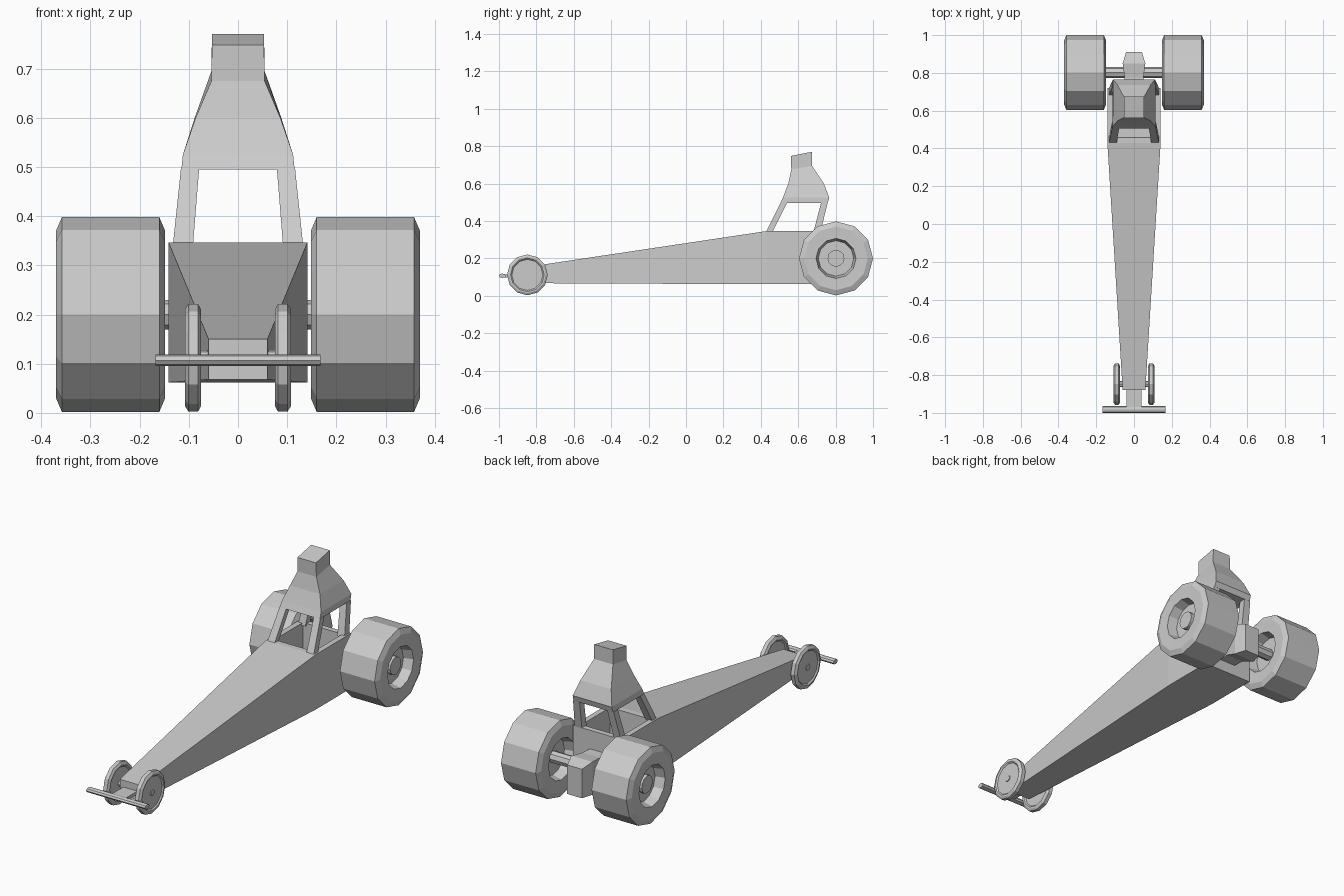
import bpy, bmesh
from math import cos, sin, pi
from mathutils import Matrix, Vector

if "Cube" in bpy.data.objects:
    bpy.data.objects.remove(bpy.data.objects["Cube"])


def finish(name, bm, mirror=False):
    bmesh.ops.remove_doubles(bm, verts=bm.verts, dist=1e-5)
    bmesh.ops.recalc_face_normals(bm, faces=bm.faces)
    mesh = bpy.data.meshes.new(name)
    bm.to_mesh(mesh)
    bm.free()
    ob = bpy.data.objects.new(name, mesh)
    bpy.context.collection.objects.link(ob)
    if mirror:
        m = ob.modifiers.new("Mirror", "MIRROR")
        m.use_mirror_merge = False
    return ob


def loft(rings):
    """Skin matching rings of points and cap both ends."""
    bm = bmesh.new()
    vs = [[bm.verts.new(p) for p in ring] for ring in rings]
    n = len(vs[0])
    for a, b in zip(vs, vs[1:]):
        for i in range(n):
            j = (i + 1) % n
            bm.faces.new((a[i], a[j], b[j], b[i]))
    bm.faces.new(vs[0])
    bm.faces.new(vs[-1])
    return bm


def section(y, w, z0, z1):
    return [(-w, y, z0), (w, y, z0), (w, y, z1), (-w, y, z1)]


def level(wf, wr, y0, z0, y1, z1):
    return [(-wf, y0, z0), (wf, y0, z0), (wr, y1, z1), (-wr, y1, z1)]


def patch(x0, x1, y0, y1, z):
    return [(x0, y0, z), (x1, y0, z), (x1, y1, z), (x0, y1, z)]


def lathe(name, profile, y, z, segs=12):
    """Turn an (x, radius) profile round the x axis, mirrored to both sides."""
    bm = bmesh.new()
    vs = [bm.verts.new((x, y, z + r)) for x, r in profile]
    es = [bm.edges.new(p) for p in zip(vs, vs[1:])]
    bmesh.ops.spin(bm, geom=vs + es, cent=(0, y, z), axis=(1, 0, 0),
                   angle=2 * pi, steps=segs, use_merge=True)
    return finish(name, bm, True)


# Wedge body with open cockpit
bm = loft([section(-0.88, 0.06, 0.068, 0.15),
           section(0.43, 0.141, 0.062, 0.346),
           section(0.72, 0.141, 0.062, 0.346)])
bmesh.ops.recalc_face_normals(bm, faces=bm.faces)
bm.normal_update()
top = [f for f in bm.faces if f.normal.z > 0.999 and f.calc_center_median().z > 0.3]
bmesh.ops.inset_individual(bm, faces=top, thickness=0.04)
bmesh.ops.inset_individual(bm, faces=top, thickness=0.002, depth=-0.2)
finish("body", bm)

# Cage legs and roof hood
for name, b, t in (("cage_front_leg", (0.425, 0.46), (0.506, 0.54)),
                   ("cage_rear_leg", (0.68, 0.718), (0.722, 0.757))):
    finish(name, loft([patch(0.092, 0.133, *b, 0.335),
                       patch(0.079, 0.116, *t, 0.497)]), True)
finish("roof_hood", loft([
    level(0.115, 0.113, 0.505, 0.495, 0.757, 0.495),
    level(0.112, 0.112, 0.518, 0.525, 0.766, 0.525),
    level(0.086, 0.088, 0.547, 0.60, 0.737, 0.60),
    level(0.054, 0.054, 0.563, 0.675, 0.674, 0.695),
    level(0.053, 0.053, 0.561, 0.748, 0.674, 0.77)]))

# Rear drive housing and axle
finish("drive_housing", loft([section(0.715, 0.045, 0.12, 0.25),
                              section(0.775, 0.05, 0.12, 0.25),
                              section(0.85, 0.06, 0.09, 0.26),
                              section(0.91, 0.042, 0.09, 0.24)]))
lathe("rear_axle", [(0, 0.03), (0.23, 0.03), (0.23, 0)], 0.802, 0.2, 8)

# Rear wheels: tyre with dished rim on both sides, plus hub
lathe("rear_wheel", [(0.20, 0), (0.20, 0.095), (0.15, 0.107), (0.15, 0.118),
                     (0.148, 0.17), (0.16, 0.198), (0.358, 0.198),
                     (0.37, 0.17), (0.368, 0.118), (0.368, 0.107),
                     (0.318, 0.095), (0.318, 0)], 0.802, 0.2)
lathe("rear_hub", [(0.31, 0.045), (0.34, 0.045), (0.34, 0)], 0.802, 0.2)

# Front wheels and axle
lathe("front_wheel", [(0.081, 0), (0.081, 0.083), (0.075, 0.09), (0.075, 0.098),
                      (0.081, 0.109), (0.101, 0.109), (0.108, 0.098),
                      (0.108, 0.09), (0.102, 0.083), (0.102, 0)], -0.848, 0.112)
lathe("front_axle", [(0, 0.016), (0.106, 0.016), (0.106, 0)], -0.848, 0.112, 8)

# Front wing and its strut
wing = [(-0.9815 + 0.0185 * cos(k * pi / 4), 0.107 + 0.012 * sin(k * pi / 4))
        for k in range(8)]
finish("front_wing", loft([[(x, y, z) for y, z in wing] for x in (-0.168, 0.168)]))
finish("wing_strut", loft([section(-0.975, 0.04, 0.099, 0.115),
                           section(-0.87, 0.04, 0.099, 0.115)]))
